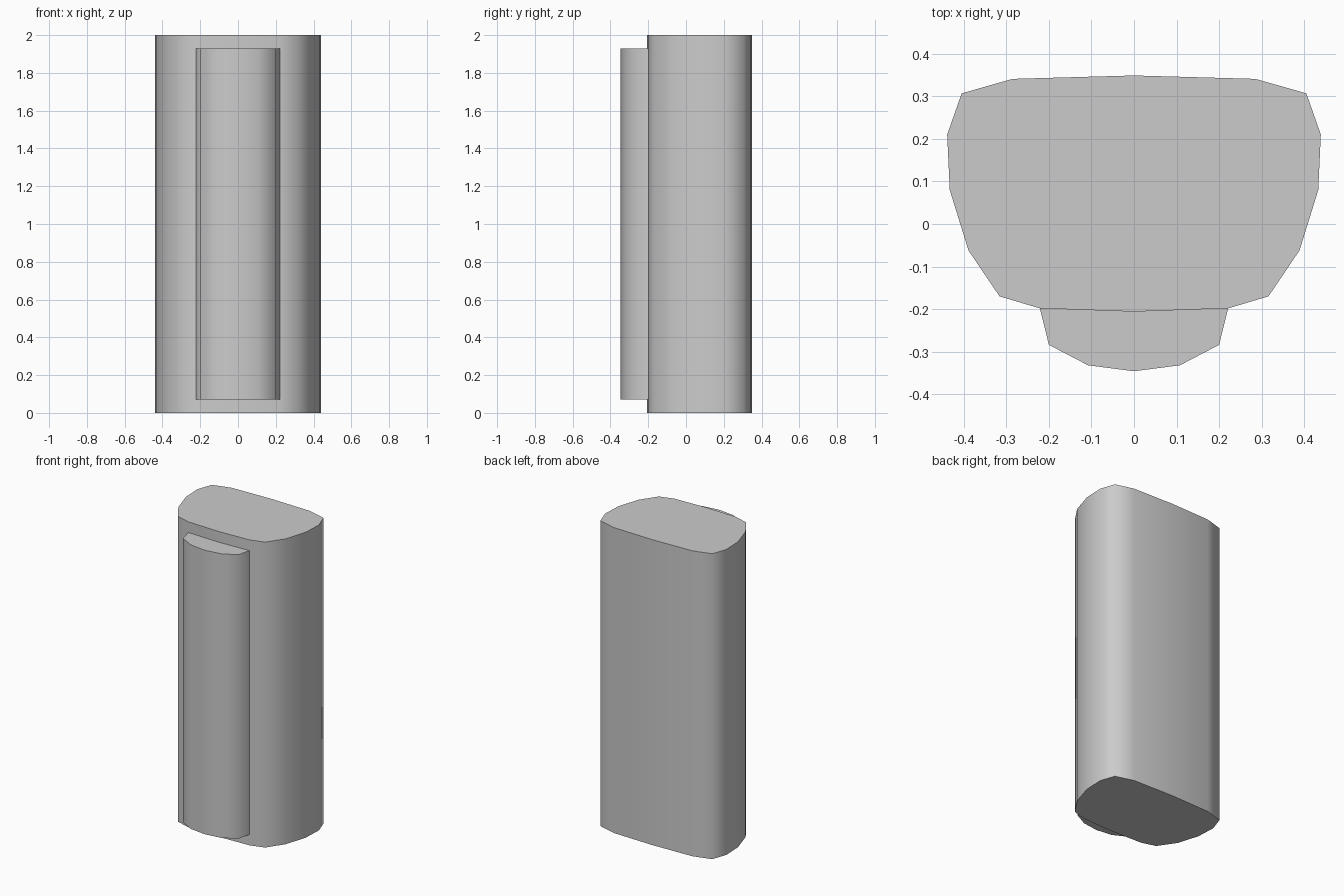
import bpy, bmesh, math

if "Cube" in bpy.data.objects:
    bpy.data.objects.remove(bpy.data.objects["Cube"])


def extrude_profile(name, half, z0, z1):
    """Mirror a right-half outline (back to front, ends on x = 0) and extrude it upright."""
    outline = half + [(-x, y) for x, y in reversed(half) if x > 0]
    bm = bmesh.new()
    base = bm.faces.new([bm.verts.new((x, y, z0)) for x, y in outline])
    top = bmesh.ops.extrude_face_region(bm, geom=[base], use_keep_orig=True)["geom"]
    bmesh.ops.translate(bm, vec=(0, 0, z1 - z0),
                        verts=[g for g in top if isinstance(g, bmesh.types.BMVert)])
    bmesh.ops.recalc_face_normals(bm, faces=bm.faces)
    mesh = bpy.data.meshes.new(name)
    bm.to_mesh(mesh)
    bm.free()
    ob = bpy.data.objects.new(name, mesh)
    bpy.context.collection.objects.link(ob)
    bpy.ops.object.select_all(action='DESELECT')
    ob.select_set(True)
    bpy.context.view_layer.objects.active = ob
    bpy.ops.object.shade_smooth_by_angle(angle=math.radians(60))
    return ob


# Main rounded column
extrude_profile("body", [
    (0, 0.349), (0.285, 0.341), (0.405, 0.307), (0.439, 0.21), (0.433, 0.08),
    (0.389, -0.062), (0.316, -0.17), (0.222, -0.198), (0, -0.206)], 0, 2)

# Raised panel on the front, its back buried just inside the body
extrude_profile("front_panel", [
    (0, -0.195), (0.222, -0.195), (0.2, -0.284), (0.108, -0.332), (0, -0.346)],
    0.07, 1.93)
